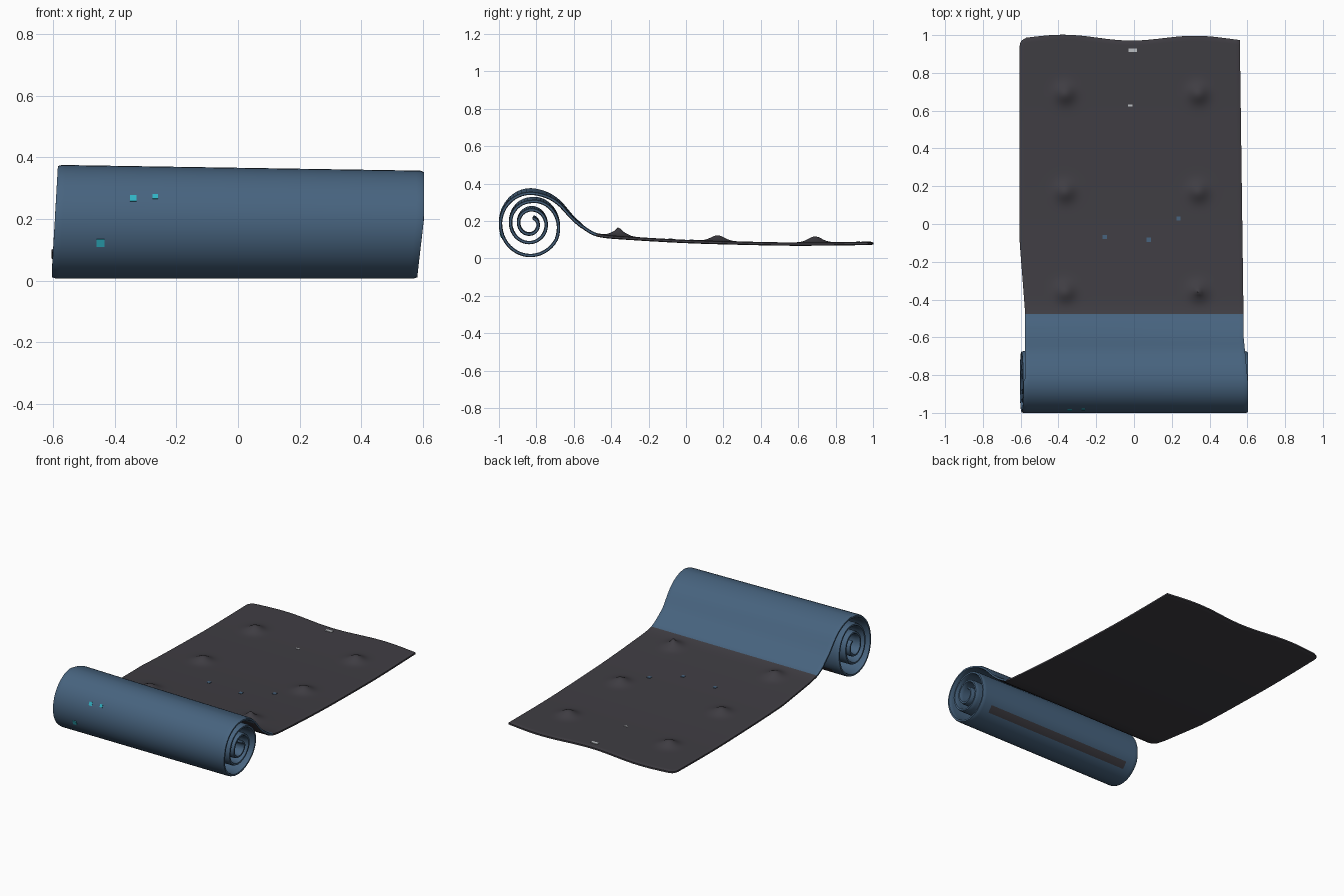
import bpy, bmesh, math
from mathutils import Vector

if "Cube" in bpy.data.objects:
    bpy.data.objects.remove(bpy.data.objects["Cube"], do_unlink=True)


def material(name, rgb):
    m = bpy.data.materials.new(name)
    m.use_nodes = True
    m.diffuse_color = (*rgb, 1)
    m.node_tree.nodes["Principled BSDF"].inputs["Base Color"].default_value = (*rgb, 1)
    return m


grey = material("charcoal grey", (0.05, 0.047, 0.056))
blue = material("slate blue", (0.063, 0.125, 0.21))
cyan = material("bright cyan", (0.03, 0.45, 0.55))
white = material("pale grey", (0.5, 0.52, 0.54))

CY, CZ, RY, RZ = -0.832, 0.186, 0.16, 0.171   # roll centre and radii
THICK, COLS = 0.018, 96


def clamp(v):
    return max(0.0, min(1.0, v))


def catmull(a, b, c, d, t):
    return 0.5 * (2 * b + (c - a) * t + (2 * a - 5 * b + 4 * c - d) * t * t
                  + (3 * b - a - 3 * c + d) * t ** 3)


def coil(deg):
    """Point on the rolled part; the radius shrinks after the first turn."""
    if deg < 330:
        f = 1
    elif deg < 450:
        f = 1 - 0.27 * (deg - 330) / 120
    else:
        f = 0.73 - 0.27 * (deg - 450) / 360
    a = math.radians(deg)
    return Vector((CY + RY * f * math.cos(a), CZ + RZ * f * math.sin(a)))


# Side profile: flat sheet, ramp, then spiral; each entry is (point, angle)
knots = [Vector(p) for p in [(0.985, 0.08), (0.6, 0.076), (0.3, 0.081), (0, 0.09),
                             (-0.3, 0.107), (-0.45, 0.12), (-0.52, 0.146), (-0.6, 0.21),
                             (-0.68, 0.297), (-0.75, 0.34)]] + [coil(90), coil(115)]
ext = [2 * knots[0] - knots[1]] + knots
path = []
for i in range(1, len(ext) - 2):
    n = math.ceil((ext[i + 1] - ext[i]).length / 0.013)
    path += [(catmull(*ext[i - 1:i + 3], k / n), 0) for k in range(n)]
path += [(coil(d), d) for d in range(90, 1150, 8)]


# Side edges of the sheet, slightly uneven
def left_edge(y, z, ang):
    if ang:
        return -0.603 + 0.06 * max(0, z - 0.05) ** 1.0
    q = clamp((y - 0.945) / 0.04)
    return -0.605 + 0.027 * clamp((-0.1 - y) / 0.35) + 0.035 * (1 - math.sqrt(1 - q * q))


def right_edge(y, z, ang):
    if ang:
        return 0.58 + 0.023 * clamp(z / 0.2)
    return 0.58 - 0.02 * clamp((y + 0.5) / 1.5) + 0.02 * clamp((-0.6 - y) / 0.2)


bumps = [(x, y, h) for y, h in ((0.69, 0.032), (0.17, 0.03), (-0.36, 0.03))
         for x in (-0.365, 0.34)]


def bump_height(x, y):
    h = sum(k * math.exp(-(((x - bx) ** 2 + (y - by) ** 2) / 0.05 ** 2))
            for bx, by, k in bumps)
    return h + 0.018 * math.exp(-((x - 0.34) ** 2 + (y + 0.36) ** 2) / 0.015 ** 2)


def finish(name, bm, mats):
    me = bpy.data.meshes.new(name)
    bmesh.ops.recalc_face_normals(bm, faces=bm.faces)
    bm.to_mesh(me)
    bm.free()
    for m in mats:
        me.materials.append(m)
    ob = bpy.data.objects.new(name, me)
    bpy.context.collection.objects.link(ob)
    bpy.ops.object.select_all(action='DESELECT')
    ob.select_set(True)
    bpy.context.view_layer.objects.active = ob
    bpy.ops.object.shade_smooth_by_angle(angle=math.radians(50))
    return ob


# Rolled mat: two layers (outer and inner side) closed round the rim
bm = bmesh.new()
outer, inner = [], []
last = len(path) - 1
for r, (p, ang) in enumerate(path):
    d = (path[min(r + 1, last)][0] - path[max(r - 1, 0)][0]).normalized()
    nrm = Vector((d.y, -d.x))
    xl, xr = left_edge(p.x, p.y, ang), right_edge(p.x, p.y, ang)
    top_row, low_row = [], []
    for c in range(COLS + 1):
        x = xl + (xr - xl) * c / COLS
        wave = 0.014 * math.cos(math.tau * (x - 0.33) / 0.7) - 0.008 * x
        y = p.x + wave * clamp((p.x - 0.75) / 0.235)
        z = p.y - 0.016 * x * clamp((p.y - 0.1) / 0.26) * (1 if p.x < -0.55 else 0)
        rim = 0.55 if c in (0, COLS) or r in (0, last) else 1
        off = nrm * THICK / 2 * rim
        h = 0 if ang else bump_height(x, p.x)
        top_row.append(bm.verts.new((x, y + off.x, z + off.y + h)))
        low_row.append(bm.verts.new((x, y - off.x, z - off.y)))
    outer.append(top_row)
    inner.append(low_row)


def quad(a, b, c, d, mat):
    bm.faces.new((a, b, c, d)).material_index = mat


for r in range(last):
    p, ang = path[r]
    rolled = int(p.x < -0.47)
    under = int(p.x < -0.66)
    for c in range(COLS):
        x = (c + 0.5) / COLS * 1.2 - 0.6
        band = 303 <= ang < 319 and abs(x) < 0.52      # dark band on the roll
        quad(outer[r][c], outer[r][c + 1], outer[r + 1][c + 1], outer[r + 1][c],
             0 if band else rolled)
        quad(inner[r][c], inner[r + 1][c], inner[r + 1][c + 1], inner[r][c + 1], under)
    for c in (0, COLS):
        quad(outer[r][c], outer[r + 1][c], inner[r + 1][c], inner[r][c], rolled)
for r in (0, last):
    for c in range(COLS):
        quad(outer[r][c], outer[r][c + 1], inner[r][c + 1], inner[r][c], int(r > 0))
finish("rolled_mat", bm, [grey, blue])


# Small painted flecks as thin plates
def plate(name, loc, size, mat, tilt=0.0):
    bm = bmesh.new()
    bmesh.ops.create_cube(bm, size=1)
    ob = finish(name, bm, [mat])
    ob.scale = (size[0], size[1], 0.006)
    ob.location = loc
    ob.rotation_euler.x = tilt


for i, (x, z, s) in enumerate([(-0.34, 0.267, 0.022), (-0.268, 0.272, 0.018),
                               (-0.447, 0.122, 0.026)]):
    a = math.pi - math.asin((z - CZ) / (RZ + THICK / 2))
    y = CY + (RY + THICK / 2) * math.cos(a)
    plate(f"roll_fleck_{i + 1}", (x, y, z), (s, s), cyan, a - math.pi / 2)
plate("back_tag", (-0.007, 0.92, 0.0885), (0.045, 0.018), white)
plate("middle_tag", (-0.02, 0.627, 0.0845), (0.022, 0.01), white)
for i, (x, y, z) in enumerate([(-0.155, -0.068, 0.1015), (0.078, -0.083, 0.1025),
                               (0.235, 0.03, 0.0975)]):
    plate(f"sheet_fleck_{i + 1}", (x, y, z), (0.022, 0.022), blue)
